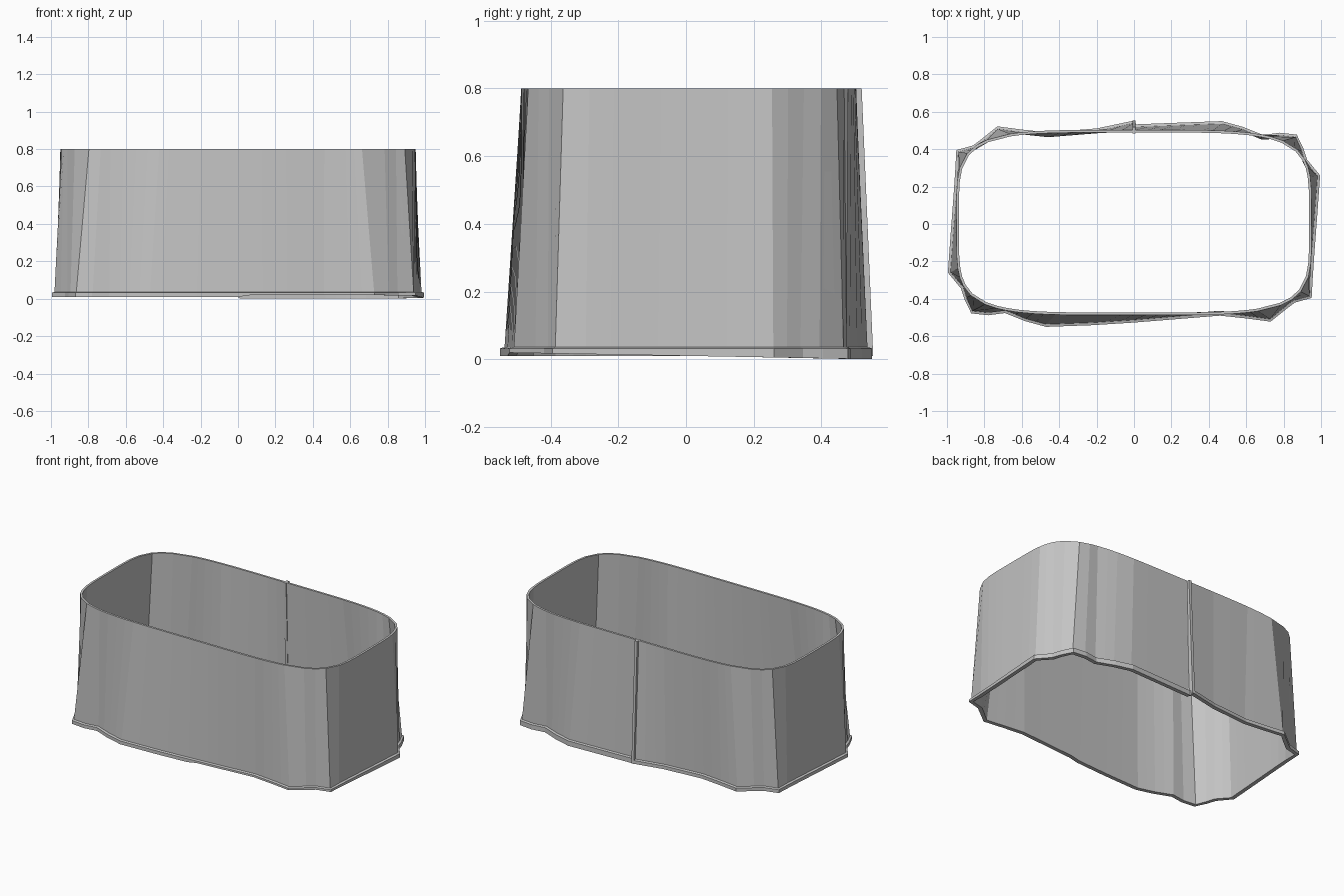
import bpy, bmesh, math
from mathutils import Vector

if "Cube" in bpy.data.objects:
    bpy.data.objects.remove(bpy.data.objects["Cube"])

mat = bpy.data.materials.new("plain grey")
mat.diffuse_color = (0.55, 0.55, 0.55, 1)
mat.use_nodes = True
mat.node_tree.nodes["Principled BSDF"].inputs["Base Color"].default_value = mat.diffuse_color

A, B, N, CY = 0.95, 0.495, 4.7, 0.008   # rounded-rectangle top rim

# Right half of the irregular bottom outline; the left half is its half-turn
half = [(0, -0.527), (0.2, -0.511), (0.46, -0.490), (0.60, -0.505), (0.73, -0.522),
        (0.81, -0.458), (0.86, -0.42), (0.95, -0.395), (0.955, -0.30), (0.965, -0.15),
        (0.98, 0.05), (0.995, 0.26), (0.925, 0.345), (0.905, 0.405), (0.87, 0.478),
        (0.78, 0.488), (0.69, 0.476), (0.58, 0.52), (0.47, 0.55), (0.22, 0.541), (0.012, 0.533)]
outline = half + [(-0.004, 0.552)] + [(-x, -y) for x, y in half[1:-1]]


def subdivide(points, step):
    out = []
    for i, p in enumerate(points):
        a, b = Vector(p), Vector(points[(i + 1) % len(points)])
        n = max(1, round((b - a).length / step))
        out += [a.lerp(b, k / n) for k in range(n)]
    return out


def rim_point(p):
    # same direction, projected onto the rounded rectangle
    s = (abs(p.x / A) ** N + abs(p.y / B) ** N) ** (-1 / N)
    return p * s


def outward(p):
    q = rim_point(p)
    return Vector((math.copysign(abs(q.x / A) ** (N - 1) / A, q.x),
                   math.copysign(abs(q.y / B) ** (N - 1) / B, q.y))).normalized()


def finish(name, bm):
    bmesh.ops.recalc_face_normals(bm, faces=bm.faces)
    me = bpy.data.meshes.new(name)
    bm.to_mesh(me)
    bm.free()
    me.materials.append(mat)
    ob = bpy.data.objects.new(name, me)
    bpy.context.collection.objects.link(ob)
    return ob


# Thin tapered wall with a narrow lip round the bottom, open at both ends
bm = bmesh.new()
columns = []
for p in subdivide(outline, 0.07):
    n, top = outward(p), rim_point(p) + Vector((0, CY))
    zb = 0.01 - 0.018 * p.y if p.x > 0 else 0.01
    zb = max(0.0, zb)
    wall = p - n * 0.014
    inner = p - n * 0.026
    loop = [(p, zb), (p, 0.032), (wall, 0.036), (top, 0.8),
            (top - n * 0.014, 0.8), (inner, zb)]
    columns.append([bm.verts.new((q.x, q.y, z)) for q, z in loop])
for i, a in enumerate(columns):
    b = columns[(i + 1) % len(columns)]
    for k in range(6):
        m = (k + 1) % 6
        bm.faces.new((a[k], b[k], b[m], a[m]))
finish("tapered_wall", bm)

# Narrow vertical seam at the middle of the back
bm = bmesh.new()
rings = []
for z, y0, y1 in ((0.01, 0.512, 0.553), (0.8, 0.484, 0.519)):
    rings.append([bm.verts.new(v) for v in
                  ((-0.009, y0, z), (0.009, y0, z), (0.009, y1, z), (-0.009, y1, z))])
lo, hi = rings
bm.faces.new(lo)
bm.faces.new(hi)
for k in range(4):
    m = (k + 1) % 4
    bm.faces.new((lo[k], lo[m], hi[m], hi[k]))
finish("back_seam", bm)
